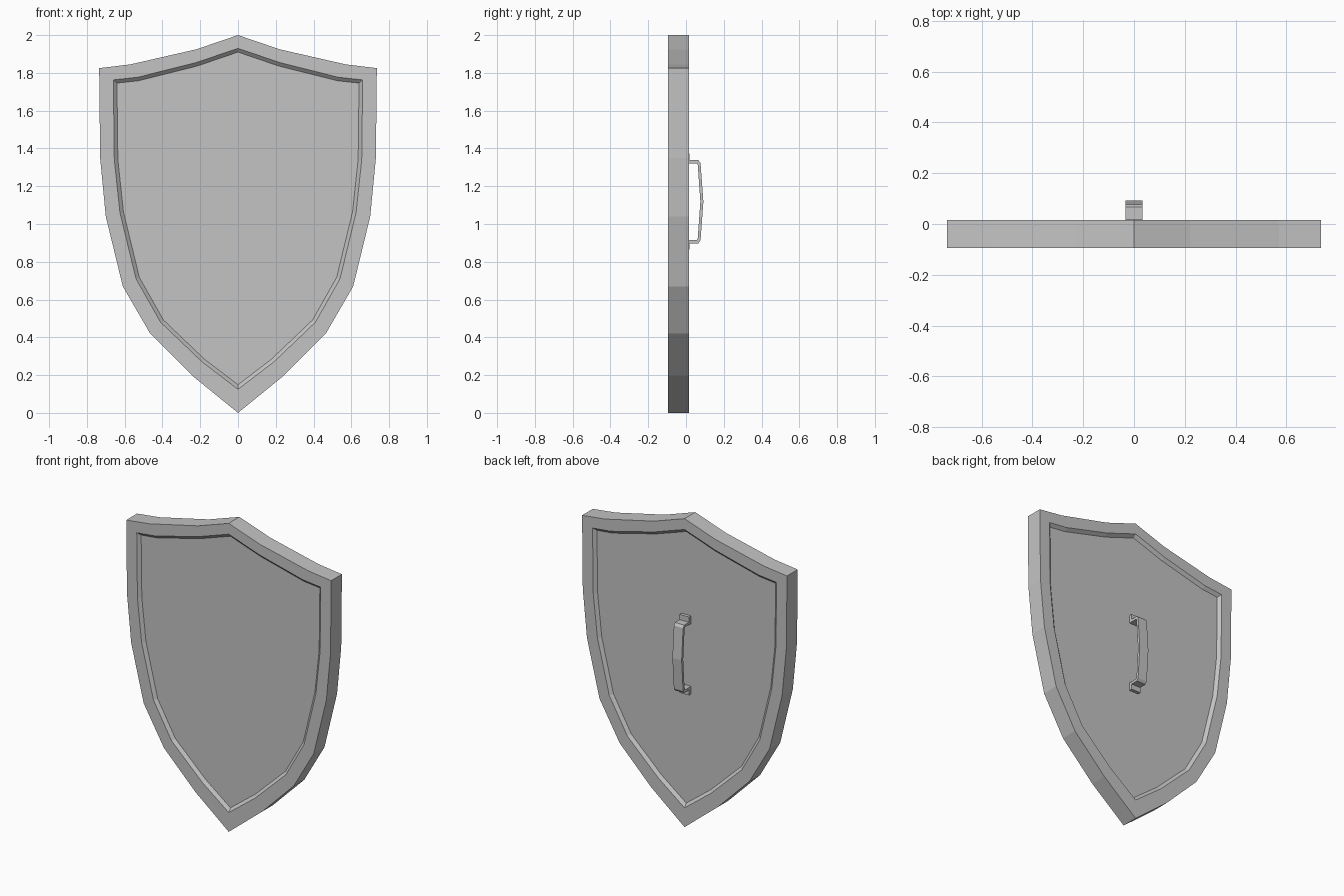
import bpy
import bmesh

if "Cube" in bpy.data.objects:
    bpy.data.objects.remove(bpy.data.objects["Cube"], do_unlink=True)

# Single plain grey
GREY = (0.55, 0.55, 0.55, 1.0)
grey = bpy.data.materials.new("plain grey")
grey.use_nodes = True
grey.diffuse_color = GREY
grey.node_tree.nodes["Principled BSDF"].inputs["Base Color"].default_value = GREY

FRONT, BACK = -0.095, 0.015
RECESS = 0.018

# Half outlines (x, z), from the top point down to the bottom tip
EDGE = [(0, 2), (0.22, 1.925), (0.57, 1.845), (0.735, 1.825), (0.73, 1.35),
        (0.70, 1.04), (0.61, 0.67), (0.465, 0.42), (0.24, 0.195), (0, 0)]
RIM = [(0, 1.93), (0.22, 1.855), (0.53, 1.777), (0.66, 1.763), (0.655, 1.34),
       (0.625, 1.06), (0.54, 0.71), (0.41, 0.48), (0.19, 0.27), (0, 0.125)]


def mirrored(half):
    """Close a half outline with its mirror image across x = 0."""
    return half + [(-x, z) for x, z in half[-2:0:-1]]


def add_object(name, bm):
    bmesh.ops.recalc_face_normals(bm, faces=bm.faces)
    mesh = bpy.data.meshes.new(name)
    bm.to_mesh(mesh)
    bm.free()
    mesh.materials.append(grey)
    obj = bpy.data.objects.new(name, mesh)
    bpy.context.collection.objects.link(obj)
    return obj


def bridge(bm, a, b):
    n = len(a)
    for i in range(n):
        j = (i + 1) % n
        bm.faces.new((a[i], a[j], b[j], b[i]))


# Shield body: raised border with a shallow recessed panel on both sides
bm = bmesh.new()
loops = [[bm.verts.new((x, y, z)) for x, z in mirrored(half)]
         for half, y in ((RIM, FRONT), (EDGE, FRONT), (EDGE, BACK), (RIM, BACK))]
for a, b in zip(loops, loops[1:]):
    bridge(bm, a, b)
panels = [bm.faces.new(loops[0]), bm.faces.new(loops[-1])]
bmesh.ops.recalc_face_normals(bm, faces=bm.faces)
for panel, inward in zip(panels, (1, -1)):
    bmesh.ops.inset_region(bm, faces=[panel], thickness=0.019,
                           use_even_offset=True, use_boundary=True)
    for v in panel.verts:
        v.co.y += inward * RECESS
add_object("shield_body", bm)

# Grip: bent strap with two feet, extruded sideways from a side profile (y, z)
MID = 1.118
WIDTH = 0.066
FLOOR = BACK - RECESS
outer = [(0.018, 1.372), (0.018, 1.338), (0.066, 1.338), (0.077, 1.322), (0.092, MID)]
inner = [(FLOOR, 1.372), (FLOOR, 1.321), (0.057, 1.321), (0.062, 1.314), (0.076, MID)]


def both_ends(half):
    """Continue a half strap line down to the lower foot."""
    return half + [(y, 2 * MID - z) for y, z in half[-2::-1]]


outer, inner = both_ends(outer), both_ends(inner)
bm = bmesh.new()
for i in range(len(outer) - 1):
    bm.faces.new([bm.verts.new((-WIDTH / 2, y, z))
                  for y, z in (outer[i], outer[i + 1], inner[i + 1], inner[i])])
bmesh.ops.remove_doubles(bm, verts=bm.verts, dist=0.0001)
side = bmesh.ops.extrude_face_region(bm, geom=bm.faces[:], use_keep_orig=True)
moved = [g for g in side["geom"] if isinstance(g, bmesh.types.BMVert)]
bmesh.ops.translate(bm, verts=moved, vec=(WIDTH, 0, 0))
add_object("grip_handle", bm)
